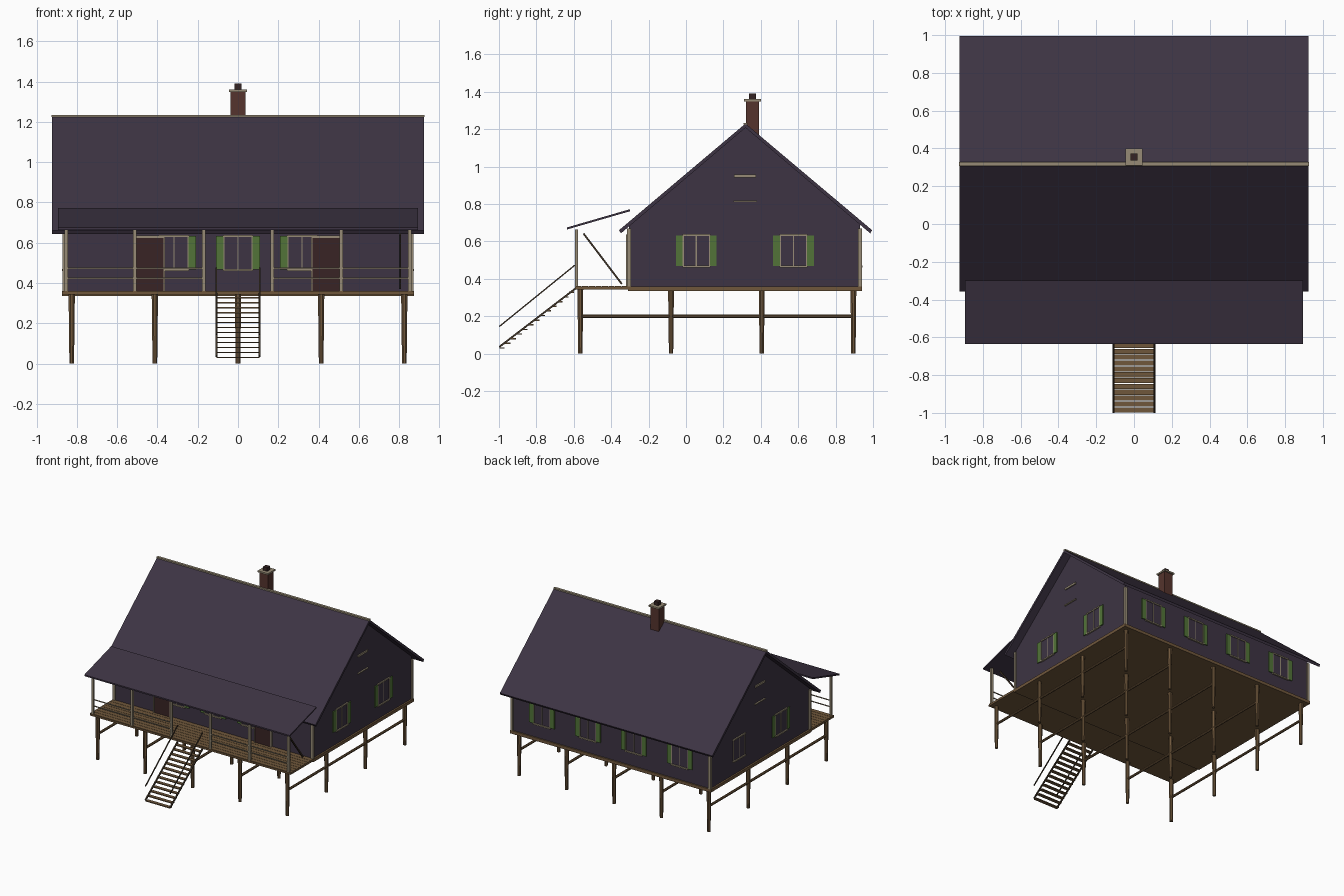
import bpy, bmesh, math
from mathutils import Vector, Matrix

cube = bpy.data.objects.get("Cube")
if cube:
    bpy.data.objects.remove(cube, do_unlink=True)


def material(name, rgb):
    m = bpy.data.materials.new(name)
    m.use_nodes = True
    m.diffuse_color = (*rgb, 1)
    m.node_tree.nodes["Principled BSDF"].inputs["Base Color"].default_value = (*rgb, 1)
    return m


PLUM = material("plum siding", (0.047, 0.034, 0.057))
TRIM = material("tan trim", (0.31, 0.26, 0.18))
WOOD = material("brown wood", (0.16, 0.095, 0.044))
DARK = material("dark wood", (0.05, 0.034, 0.02))
GREEN = material("green shutter", (0.085, 0.175, 0.04))
DOOR = material("maroon door", (0.04, 0.017, 0.018))
BRICK = material("red brick", (0.09, 0.034, 0.026))
POT = material("dark flue", (0.035, 0.017, 0.017))


def finish(name, bm, mat):
    bmesh.ops.recalc_face_normals(bm, faces=bm.faces)
    mesh = bpy.data.meshes.new(name)
    bm.to_mesh(mesh)
    bm.free()
    mesh.materials.append(mat)
    ob = bpy.data.objects.new(name, mesh)
    bpy.context.collection.objects.link(ob)
    return ob


def box(name, mat, center, size):
    bm = bmesh.new()
    m = Matrix.Translation(center) @ Matrix.Diagonal((*size, 1))
    bmesh.ops.create_cube(bm, size=1, matrix=m)
    return finish(name, bm, mat)


def beam(name, mat, a, b, r1, r2=None, sides=4):
    """Straight bar between two points; four sides gives a square bar."""
    a, b = Vector(a), Vector(b)
    d = b - a
    bm = bmesh.new()
    turn = d.to_track_quat("Z", "Y").to_matrix().to_4x4()
    m = Matrix.Translation((a + b) / 2) @ turn @ Matrix.Rotation(math.pi / sides, 4, "Z")
    bmesh.ops.create_cone(bm, cap_ends=True, segments=sides, radius1=r1,
                          radius2=r2 or r1, depth=d.length, matrix=m)
    return finish(name, bm, mat)


def prism(name, mat, profile, half):
    """Extrude a (y, z) outline along x."""
    bm = bmesh.new()
    face = bm.faces.new([bm.verts.new((-half, y, z)) for y, z in profile])
    ext = bmesh.ops.extrude_face_region(bm, geom=[face])
    verts = [v for v in ext["geom"] if isinstance(v, bmesh.types.BMVert)]
    bmesh.ops.translate(bm, verts=verts, vec=(2 * half, 0, 0))
    return finish(name, bm, mat)


FRONT, BACK, SIDE, RIDGE = -0.305, 0.93, 0.862, 0.318
FLOOR = 0.36

# House body and roof
prism("house_walls", PLUM, [(FRONT, FLOOR), (BACK, FLOOR), (BACK, 0.69),
                            (RIDGE, 1.21), (FRONT, 0.69)], SIDE)
prism("main_roof", PLUM, [(-0.358, 0.66), (RIDGE, 1.23), (0.995, 0.66),
                          (0.985, 0.643), (RIDGE, 1.208), (-0.348, 0.643)], 0.925)
box("ridge_cap", TRIM, (0, RIDGE, 1.229), (1.852, 0.02, 0.01))
prism("porch_roof", PLUM, [(-0.635, 0.675), (-0.30, 0.772), (-0.30, 0.761),
                           (-0.635, 0.664)], 0.894)

# Corner trim boards
for x in (-SIDE, SIDE):
    for y in (FRONT, BACK):
        box("corner_trim", TRIM, (x, y, 0.515), (0.02, 0.02, 0.31))

# Chimney
box("chimney_stack", BRICK, (0, 0.355, 1.25), (0.075, 0.07, 0.20))
box("chimney_cap", TRIM, (0, 0.355, 1.355), (0.09, 0.092, 0.012))
box("chimney_flue", POT, (0, 0.355, 1.375), (0.036, 0.036, 0.03))

# Floors: a main platform and a planked porch
box("main_floor", WOOD, (0, 0.315, 0.348), (1.75, 1.25, 0.024))
box("porch_floor", WOOD, (0, -0.452, 0.35), (1.75, 0.284, 0.012))
for i in range(8):
    box("porch_plank", WOOD, (0, -0.575 + i * 0.0355, 0.358), (1.75, 0.033, 0.006))

# Stilts and cross ties
rows = (-0.565, -0.08, 0.405, 0.895)
for i in range(-2, 3):
    x = i * 0.413
    for y in rows:
        beam("stilt", WOOD, (x, y, 0), (x, y, 0.345), 0.0125, 0.017, 8)
    beam("stilt_tie", WOOD, (x, rows[0], 0.2), (x, rows[-1], 0.2), 0.01, sides=8)

# Porch posts, rails and the leaning brace
for x in (0.17, 0.512, 0.853):
    for s in (-1, 1):
        box("porch_post", TRIM, (s * x, -0.585, 0.512), (0.017, 0.017, 0.305))
for s in (-1, 1):
    for z in (0.423, 0.473):
        beam("porch_rail", TRIM, (s * 0.17, -0.585, z), (s * 0.853, -0.585, z), 0.0045)
beam("porch_brace", DARK, (0.805, -0.548, 0.642), (0.805, -0.343, 0.372), 0.007)

# Stairs
for x in (-0.108, 0.108):
    beam("stair_stringer", DARK, (x, -0.594, 0.346), (x, -0.998, 0.036), 0.007)
    beam("stair_handrail", DARK, (x, -0.594, 0.473), (x, -0.998, 0.145), 0.005)
for i in range(13):
    box("stair_tread", WOOD, (0, -0.984 + i * 0.031, 0.03 + i * 0.0248),
        (0.212, 0.027, 0.007))


def panel(name, mat, wall, u, z, w, h, t):
    """Board on a wall; wall names the facing axis, u runs along that wall."""
    axis, sign = wall
    if axis == "x":
        return box(name, mat, (sign * SIDE, u, z), (2 * t, w, h))
    y = FRONT if sign < 0 else BACK
    return box(name, mat, (u, y, z), (w, 2 * t, h))


def window(wall, u, shutters=(-1, 1)):
    panel("window_glass", PLUM, wall, u, 0.55, 0.14, 0.165, 0.003)
    panel("window_head", TRIM, wall, u, 0.634, 0.15, 0.01, 0.01)
    panel("window_sill", TRIM, wall, u, 0.465, 0.15, 0.01, 0.013)
    panel("window_mullion", TRIM, wall, u, 0.55, 0.006, 0.165, 0.006)
    for s in (-1, 1):
        panel("window_jamb", TRIM, wall, u + s * 0.07, 0.55, 0.006, 0.165, 0.007)
    for s in shutters:
        panel("window_shutter", GREEN, wall, u + s * 0.091, 0.55, 0.036, 0.165, 0.008)


# Gable windows and attic trim
for side in (-1, 1):
    wall = ("x", side)
    window(wall, 0.055)
    window(wall, 0.575, (-1, 1) if side > 0 else ())
    panel("attic_head", TRIM, wall, 0.316, 0.95, 0.118, 0.015, 0.009)
    panel("attic_sill", TRIM, wall, 0.316, 0.814, 0.125, 0.008, 0.011)

# Back windows
for u in (-0.6, -0.2, 0.2, 0.6):
    window(("y", 1), u)

# Front windows and doors
front = ("y", -1)
window(front, 0)
for s in (-1, 1):
    window(front, s * 0.318, (-s,))
    panel("door", DOOR, front, s * 0.438, 0.492, 0.135, 0.264, 0.015)
    panel("door_head", TRIM, front, s * 0.438, 0.63, 0.15, 0.012, 0.017)
    for e in (-1, 1):
        panel("door_jamb", TRIM, front, s * 0.438 + e * 0.071, 0.492, 0.008, 0.264, 0.017)
